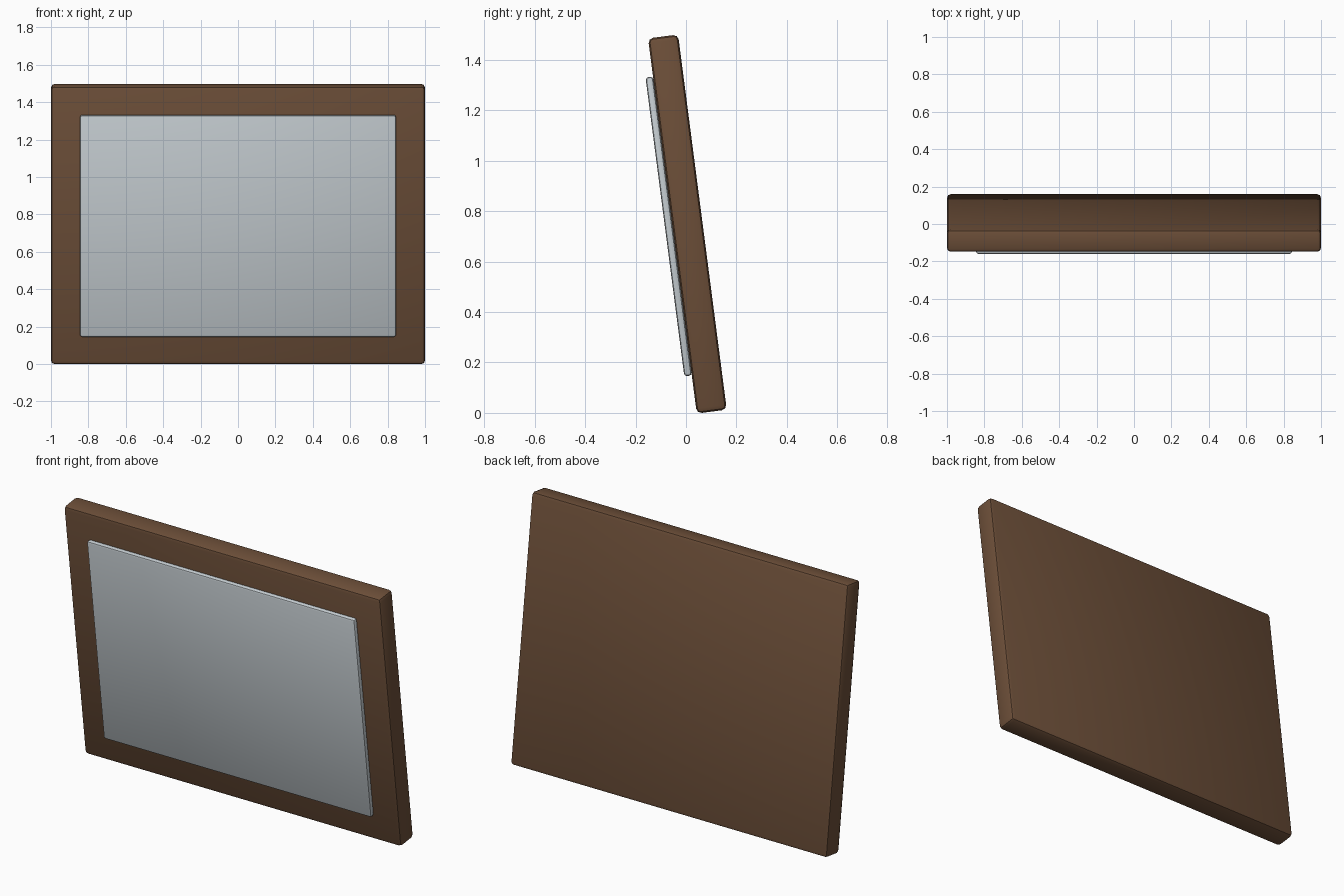
import bpy, math
from mathutils import Matrix, Vector

if "Cube" in bpy.data.objects:
    bpy.data.objects.remove(bpy.data.objects["Cube"])

TILT = math.radians(7.4)  # whole panel leans forward


def material(name, color):
    m = bpy.data.materials.new(name)
    m.diffuse_color = (*color, 1)
    m.use_nodes = True
    m.node_tree.nodes["Principled BSDF"].inputs["Base Color"].default_value = m.diffuse_color
    return m


def slab(name, size, y, bevel, mat):
    """Rounded box in panel space, baked with the lean."""
    bpy.ops.mesh.primitive_cube_add(size=1)
    ob = bpy.context.object
    ob.name = name
    ob.data.transform(Matrix.Translation((0, y, 0)) @ Matrix.Diagonal((*size, 1)))
    mod = ob.modifiers.new("rounded_edges", "BEVEL")
    mod.width, mod.segments = bevel, 2
    bpy.ops.object.modifier_apply(modifier=mod.name)
    ob.data.transform(Matrix.Rotation(TILT, 4, "X"))
    ob.data.materials.append(mat)
    bpy.ops.object.shade_smooth_by_angle(angle=math.radians(30))
    return ob


wood = material("dark_wood", (0.15, 0.077, 0.040))
glass = material("pale_grey", (0.56, 0.61, 0.64))

parts = [
    # thick wooden backing board
    slab("wooden_frame", (2.0, 0.12, 1.5), 0, 0.02, wood),
    # thin panel resting on its front
    slab("front_panel", (1.69, 0.03, 1.196), -0.075, 0.012, glass),
]

# stand on the ground and centre front to back
pts = [v.co for ob in parts for v in ob.data.vertices]
ys, zs = [p.y for p in pts], [p.z for p in pts]
shift = Vector((0, -(min(ys) + max(ys)) / 2, -min(zs)))
for ob in parts:
    ob.data.transform(Matrix.Translation(shift))
